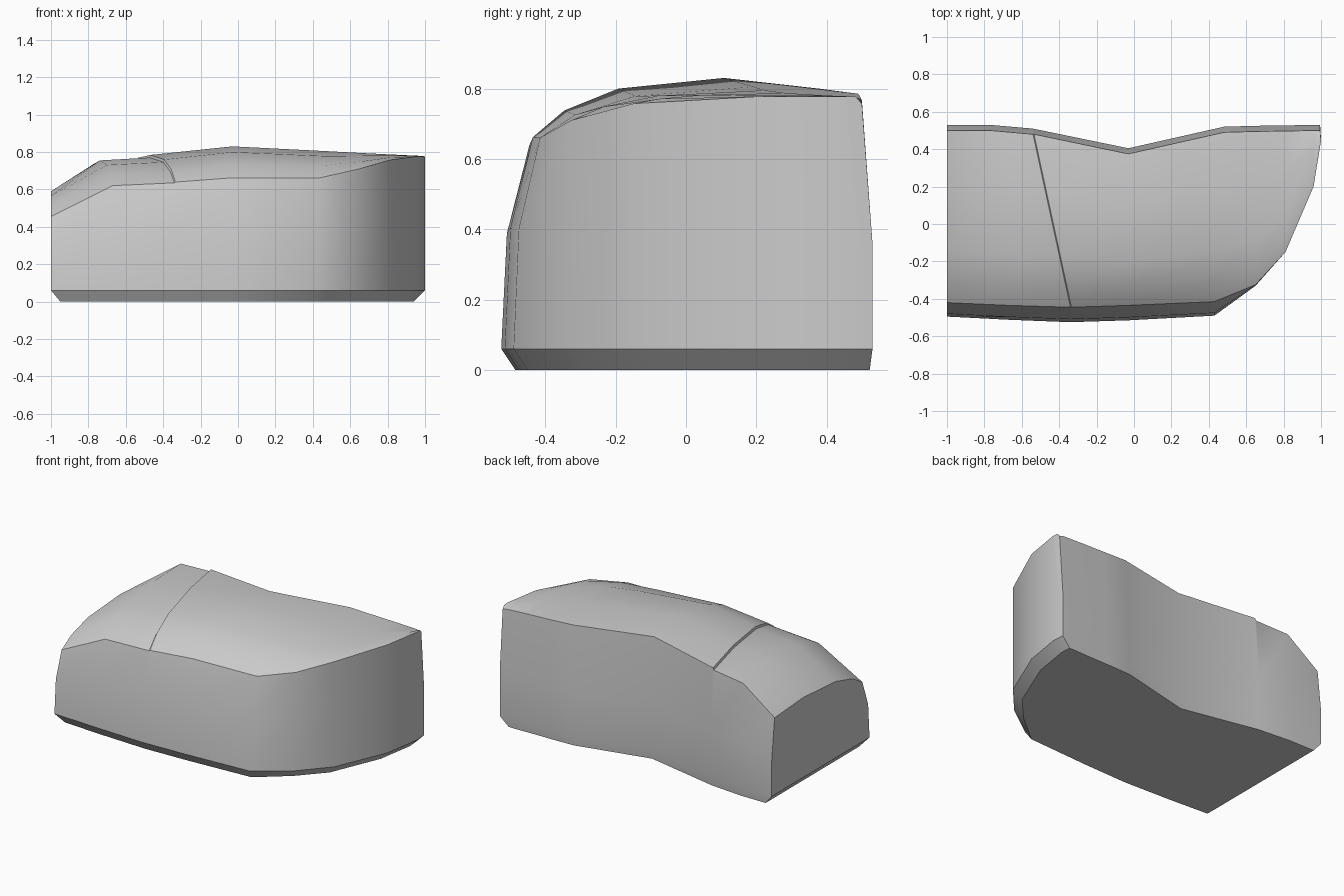
import bpy, bmesh, math

if "Cube" in bpy.data.objects:
    bpy.data.objects.remove(bpy.data.objects["Cube"])

# Stations along the body:
# x front, x back, y front low, y front top, y back top, z front, z peak, z back,
# inset of the underside in x, inset in y, lift of the top panel
STATIONS = [
    (-1.0, -1.0, -.495, -.42, .50, .455, .59, .57, .05, .04, 0),
    (-.67, -.77, -.512, -.435, .50, .62, .755, .737, 0, .04, 0),
    (-.34, -.54, -.525, -.445, .48, .635, .77, .755, 0, .04, 0),
    (-.34, -.54, -.525, -.445, .48, .635, .77, .755, 0, .04, .014),
    (-.03, -.03, -.515, -.435, .375, .662, .83, .80, 0, .04, 0),
    (.43, .48, -.49, -.415, .49, .66, .805, .785, -.015, .04, 0),
    (.65, .65, -.33, -.325, .495, .71, .795, .777, -.04, .04, 0),
    (.81, .81, -.15, -.15, .497, .757, .787, .772, -.05, .025, 0),
    (.96, .96, .20, .20, .50, .777, .78, .765, -.06, .01, 0),
    (1.0, .995, .45, .445, .50, .777, .777, .757, -.06, .005, 0),
]
# Crowned top: position across, share of the rise
CROWN = [(0, 0), (.11, .45), (.30, .82), (.67, 1)]


def ring(xf, xb, yl, yt, yb, zf, zp, zb, ix, iy, lift):
    pts = [(xf + ix, yl + iy, 0), (xf, yl, .06),
           (xf, yl + .2 * (yt - yl), .06 + .57 * (zf - .06))]
    for t, r in CROWN:
        pts.append((xf + (xb - xf) * t + lift * .4, yt + (yb - yt) * t,
                    zf + (zp - zf) * r + lift * min(1, .3 + 4 * t)))
    pts.append((xb + lift * .4, yb, zb + lift))
    pts += [(xb, yb + .03, .36 if zb > .6 else .30),
            (xb, yb + .03, .06), (xb + ix, yb + .022, 0)]
    return pts


# Lofted body with a stepped top panel
bm = bmesh.new()
rings = [[bm.verts.new(p) for p in ring(*s)] for s in STATIONS]
n = len(rings[0])
for a, b in zip(rings, rings[1:]):
    for i in range(n):
        j = (i + 1) % n
        bm.faces.new((a[i], a[j], b[j], b[i]))

# End walls and their lower bevels
for r in (rings[0], rings[-1]):
    bm.faces.new(r[1:-1])
    bm.faces.new((r[0], r[1], r[-2], r[-1]))
bmesh.ops.remove_doubles(bm, verts=bm.verts, dist=.0005)
bmesh.ops.recalc_face_normals(bm, faces=bm.faces)

mesh = bpy.data.meshes.new("curved_body")
bm.to_mesh(mesh)
bm.free()
body = bpy.data.objects.new("curved_body", mesh)
bpy.context.collection.objects.link(body)
bpy.context.view_layer.objects.active = body
body.select_set(True)
bpy.ops.object.shade_smooth_by_angle(angle=math.radians(32))
